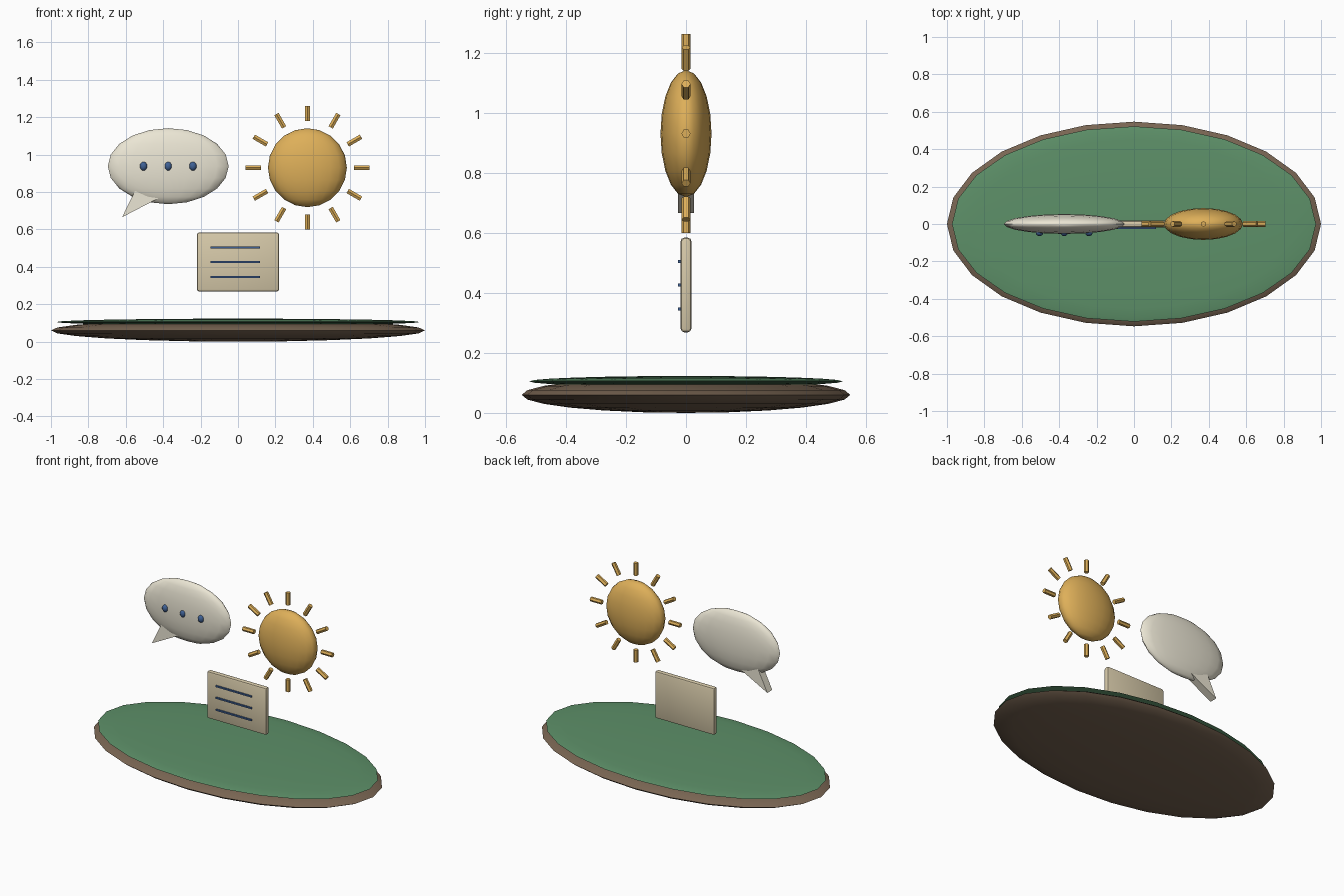
import bpy, bmesh, math
from mathutils import Matrix

if "Cube" in bpy.data.objects:
    bpy.data.objects.remove(bpy.data.objects["Cube"])


def material(name, rgb):
    m = bpy.data.materials.new(name)
    m.diffuse_color = (*rgb, 1)
    m.use_nodes = True
    m.node_tree.nodes["Principled BSDF"].inputs["Base Color"].default_value = m.diffuse_color
    return m


BROWN = material("brown", (0.19, 0.13, 0.085))
GREEN = material("green", (0.11, 0.28, 0.14))
CREAM = material("cream", (0.83, 0.79, 0.66))
PAPER = material("paper", (0.68, 0.59, 0.40))
GOLD = material("gold", (0.73, 0.43, 0.10))
BLUE = material("blue", (0.05, 0.12, 0.30))


def finish(bm, name, mat, smooth=None):
    bmesh.ops.recalc_face_normals(bm, faces=bm.faces)
    me = bpy.data.meshes.new(name)
    bm.to_mesh(me)
    bm.free()
    ob = bpy.data.objects.new(name, me)
    bpy.context.collection.objects.link(ob)
    me.materials.append(mat)
    if smooth:
        bpy.ops.object.select_all(action='DESELECT')
        ob.select_set(True)
        bpy.context.view_layer.objects.active = ob
        bpy.ops.object.shade_smooth_by_angle(angle=math.radians(smooth))
    return ob


def ellipsoid(name, loc, radii, mat, seg=24, rings=12):
    bm = bmesh.new()
    bmesh.ops.create_uvsphere(bm, u_segments=seg, v_segments=rings, radius=1,
                              matrix=Matrix.Translation(loc) @ Matrix.Diagonal((*radii, 1)))
    return finish(bm, name, mat, 60)


def box(name, loc, size, mat, bevel=0):
    bm = bmesh.new()
    bmesh.ops.create_cube(bm, size=1,
                          matrix=Matrix.Translation(loc) @ Matrix.Diagonal((*size, 1)))
    if bevel:
        bmesh.ops.bevel(bm, geom=bm.edges[:], offset=bevel, segments=2,
                        profile=0.5, affect='EDGES')
    return finish(bm, name, mat, 40)


# Oval island: earth with a thin grass layer
ellipsoid("earth_base", (0, 0, 0.06), (1, 0.547, 0.06), BROWN)
ellipsoid("grass_top", (0, 0, 0.105), (0.973, 0.522, 0.018), GREEN)

# Speech bubble with three dots
BX, BZ = -0.373, 0.938
ellipsoid("speech_bubble", (BX, 0, BZ), (0.323, 0.053, 0.203), CREAM, 20, 10)
for i in (-1, 0, 1):
    ellipsoid(f"bubble_dot_{i + 2}", (BX + i * 0.132, -0.047, BZ),
              (0.02, 0.018, 0.024), BLUE, 12, 8)

# Bubble tail: triangular prism
bm = bmesh.new()
tri = [bm.verts.new((x, -0.026, z)) for x, z in
       ((-0.62, 0.665), (-0.40, 0.78), (-0.545, 0.818))]
face = bm.faces.new(tri)
ext = bmesh.ops.extrude_face_region(bm, geom=[face])
bmesh.ops.translate(bm, vec=(0, 0.052, 0),
                    verts=[v for v in ext["geom"] if isinstance(v, bmesh.types.BMVert)])
finish(bm, "bubble_tail", CREAM)

# Sun with twelve hexagonal rays
SUN = (0.371, 0, 0.93)
ellipsoid("sun_disc", SUN, (0.211, 0.085, 0.211), GOLD, 20, 10)
for i in range(12):
    bm = bmesh.new()
    bmesh.ops.create_cone(bm, cap_ends=True, segments=6, radius1=0.015, radius2=0.015,
                          depth=0.082,
                          matrix=Matrix.Translation(SUN)
                          @ Matrix.Rotation(i * math.tau / 12, 4, 'Y')
                          @ Matrix.Translation((0, 0, 0.29)))
    finish(bm, f"sun_ray_{i + 1}", GOLD)

# Note card with three ruled lines
box("note_card", (0, 0, 0.426), (0.44, 0.036, 0.315), PAPER, 0.012)
for i, z in enumerate((0.504, 0.426, 0.346)):
    box(f"card_line_{i + 1}", (-0.015, -0.021, z), (0.265, 0.011, 0.01), BLUE)
